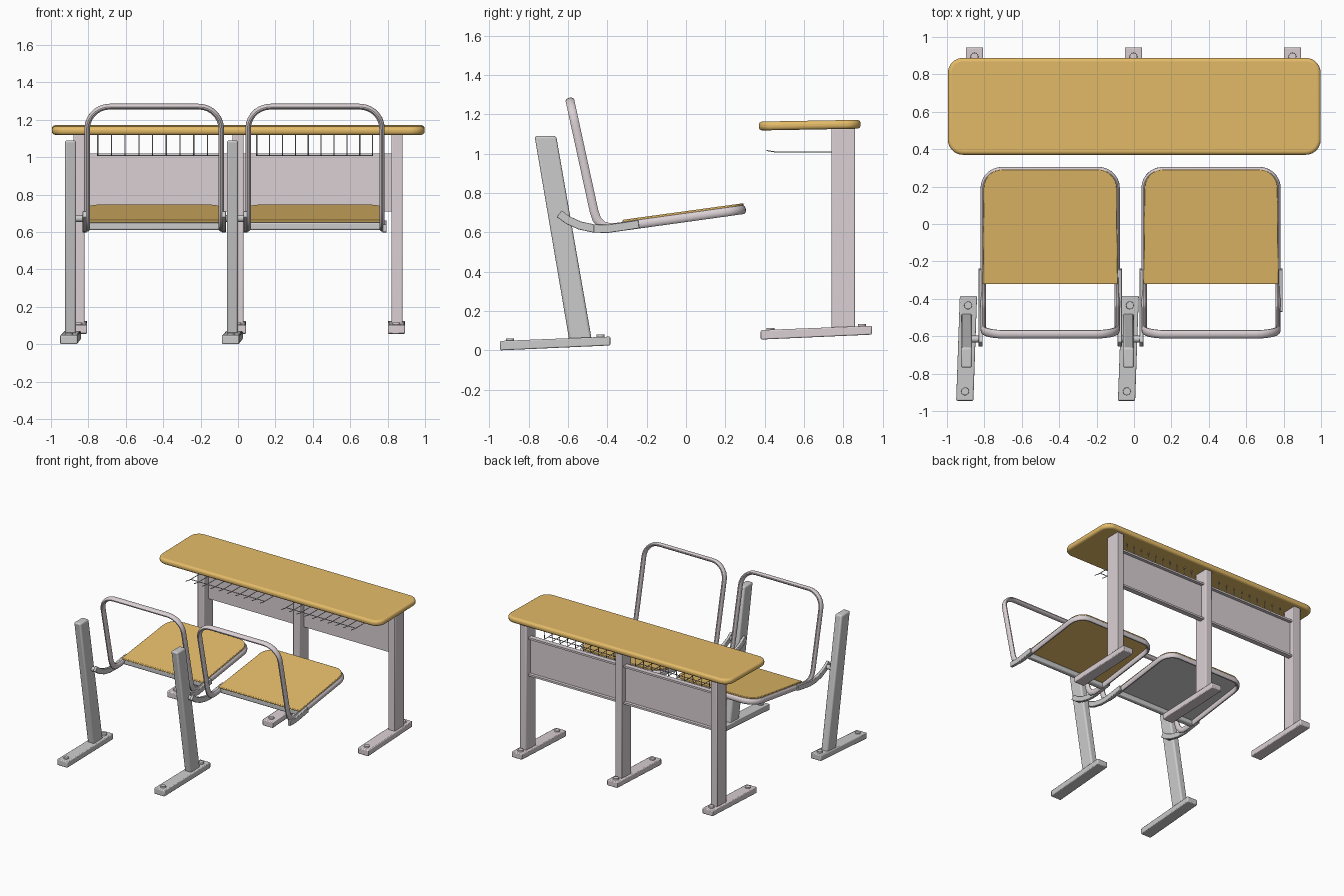
import bpy, bmesh, math
from mathutils import Vector, Matrix

if "Cube" in bpy.data.objects:
    bpy.data.objects.remove(bpy.data.objects["Cube"])


def material(name, col):
    m = bpy.data.materials.new(name)
    m.diffuse_color = (*col, 1)
    m.use_nodes = True
    m.node_tree.nodes["Principled BSDF"].inputs["Base Color"].default_value = m.diffuse_color
    return m


WOOD = material("wood", (0.78, 0.50, 0.14))
PAINT = material("pale_paint", (0.70, 0.63, 0.65))


def finish(name, bm, mat=None, bevel=0, segs=2):
    bmesh.ops.recalc_face_normals(bm, faces=bm.faces)
    me = bpy.data.meshes.new(name)
    bm.to_mesh(me)
    bm.free()
    ob = bpy.data.objects.new(name, me)
    bpy.context.collection.objects.link(ob)
    if mat:
        me.materials.append(mat)
    if bevel:
        b = ob.modifiers.new("bevel", 'BEVEL')
        b.width, b.segments, b.limit_method = bevel, segs, 'ANGLE'
        b.angle_limit = math.radians(40)
    bpy.ops.object.select_all(action='DESELECT')
    ob.select_set(True)
    bpy.context.view_layer.objects.active = ob
    bpy.ops.object.shade_smooth_by_angle(angle=math.radians(40))
    return ob


def prism(name, pts, offset, mat=None, bevel=0, segs=2):
    """Extrude a closed 3D outline by an offset vector."""
    bm = bmesh.new()
    f = bm.faces.new([bm.verts.new(p) for p in pts])
    r = bmesh.ops.extrude_face_region(bm, geom=[f])
    vs = [v for v in r['geom'] if isinstance(v, bmesh.types.BMVert)]
    bmesh.ops.translate(bm, verts=vs, vec=offset)
    return finish(name, bm, mat, bevel, segs)


def slab(name, yz, x0, x1, mat=None, bevel=0, segs=2):
    return prism(name, [(x0, y, z) for y, z in yz], (x1 - x0, 0, 0), mat, bevel, segs)


def box_yz(y0, y1, z0, z1):
    return [(y0, z0), (y1, z0), (y1, z1), (y0, z1)]


def rounded(x0, x1, y0, y1, r_low, r_high, n=7):
    """Rounded rectangle, separate radius for the low-y and high-y corners."""
    out = []
    for cx, cy, r, a in ((x1, y0, r_low, -90), (x1, y1, r_high, 0),
                         (x0, y1, r_high, 90), (x0, y0, r_low, 180)):
        ox = cx - r if cx == x1 else cx + r
        oy = cy - r if cy == y1 else cy + r
        if r == 0:
            out.append((cx, cy))
            continue
        for i in range(n + 1):
            t = math.radians(a + 90 * i / n)
            out.append((ox + r * math.cos(t), oy + r * math.sin(t)))
    return out


# Desk top: rounded board with a soft rim and slight tilt
SLOPE = 0.018
top = [(x, y, 1.118 + SLOPE * (y - 0.37))
       for x, y in rounded(-0.995, 0.998, 0.37, 0.888, 0.08, 0.08)]
prism("desk_top", top, (0, 0, 0.045), WOOD, 0.018, 4)


def foot(name, xc, y0, y1, z0, mat, skew):
    """Sloping floor bar with two bolts."""
    rise = 0.025
    ob = slab(name, [(y0, z0), (y1, z0 + rise), (y1, z0 + rise + 0.045), (y0, z0 + 0.048)],
              xc - 0.046, xc + 0.046, mat, 0.006)
    parts = [ob]
    for y in (y0 + 0.05, y1 - 0.05):
        z = z0 + 0.045 + rise * (y - y0) / (y1 - y0)
        bm = bmesh.new()
        bmesh.ops.create_cone(bm, cap_ends=True, segments=20, radius1=0.022, radius2=0.02,
                              depth=0.025, matrix=Matrix.Translation((xc, y, z)))
        parts.append(finish(name + "_bolt", bm, mat))
    for p in parts:
        for v in p.data.vertices:
            v.co.x += skew * (v.co.y - (y0 + y1) / 2)


# Desk legs and feet
for i, x in enumerate((-0.85, 0.0, 0.85)):
    slab(f"desk_leg_{i}", box_yz(0.74, 0.86, 0.10, 1.13), x - 0.03, x + 0.03, PAINT, 0.006)
    foot(f"desk_foot_{i}", x - 0.003, 0.38, 0.945, 0.055, PAINT, 0.0)

# Front panels with folded edges, and wire book racks
for side, (x0, x1) in enumerate(((-0.825, -0.025), (0.025, 0.825))):
    slab(f"front_panel_{side}", [(0.795, 0.71), (0.835, 0.71), (0.835, 0.725), (0.81, 0.725),
                                 (0.81, 1.005), (0.835, 1.005), (0.835, 1.02), (0.795, 1.02)],
         x0, x1, PAINT)
    cu = bpy.data.curves.new("book_rack", 'CURVE')
    cu.dimensions = '3D'
    cu.bevel_depth, cu.bevel_resolution = 0.003, 1
    a, b = ((-0.75, -0.09), (0.10, 0.72))[side]
    wires = []
    for k in range(10):
        x = a + (b - a) * k / 9
        wires.append([(x, 0.41, 1.016), (x, 0.46, 1.008), (x, 0.77, 1.008), (x, 0.78, 1.13)])
    for y in (0.47, 0.72):
        wires.append([(a, y, 1.008), (b, y, 1.008)])
    for w in wires:
        s = cu.splines.new('POLY')
        s.points.add(len(w) - 1)
        for p, c in zip(s.points, w):
            p.co = (*c, 1)
    bpy.context.collection.objects.link(bpy.data.objects.new(f"book_rack_{side}", cu))

# Slanted seat posts and feet
for i, x in enumerate((-0.895, -0.03)):
    slab(f"seat_post_{i}", [(-0.59, 0.03), (-0.475, 0.03), (-0.66, 1.09), (-0.77, 1.09)],
         x - 0.03, x + 0.03, None, 0.012, 3)
    foot(f"seat_foot_{i}", x, -0.945, -0.385, 0.0, None, 0.035)

# Side profile shared by the chair loop: seat rail, bend, back upright
FRONT, BEND, CREST = Vector((0.29, 0.715)), Vector((-0.447, 0.613)), Vector((-0.59, 1.27))
profile = [FRONT]
p0 = BEND + (FRONT - BEND).normalized() * 0.09
p1 = BEND + (CREST - BEND).normalized() * 0.09
for i in range(9):
    t = i / 8
    profile.append(p0 * (1 - t) ** 2 + BEND * 2 * t * (1 - t) + p1 * t * t)
profile.append(CREST)
LENGTH = sum((q - p).length for p, q in zip(profile, profile[1:]))


def along(s):
    """Point on the side profile at arc length s."""
    for p, q in zip(profile, profile[1:]):
        d = (q - p).length
        if s <= d + 1e-6:
            return p.lerp(q, s / d)
        s -= d
    return profile[-1]


def chair_loop(name, xc, hw):
    """Closed oval tube: seat rail and backrest hoop in one bend."""
    flat = rounded(-hw, hw, 0, LENGTH, 0.10, 0.12)
    path = []
    for (xa, sa), (xb, sb) in zip(flat, flat[1:] + flat[:1]):
        n = 28 if abs(sb - sa) > 0.3 else 1
        path += [(xa + (xb - xa) * k / n, sa + (sb - sa) * k / n) for k in range(n)]
    bm = bmesh.new()
    rings = []
    for i, (x, s) in enumerate(path):
        px, ps = path[i - 1]
        nx, ns = path[(i + 1) % len(path)]
        t = Vector((nx - px, ns - ps)).normalized()
        c = along(s)
        d = (along(min(s + 0.01, LENGTH)) - along(max(s - 0.01, 0))).normalized()
        normal = Vector((0, -d.y, d.x))
        across = Vector((t.y, -t.x * d.x, -t.x * d.y))
        o = Vector((xc + x, c.x, c.y))
        ring = []
        for k in range(12):
            a = 2 * math.pi * (k + 0.5) / 12
            ring.append(bm.verts.new(o + across * 0.015 * math.cos(a) + normal * 0.023 * math.sin(a)))
        rings.append(ring)
    for r, q in zip(rings, rings[1:] + rings[:1]):
        for k in range(12):
            bm.faces.new((r[k], r[k - 1], q[k - 1], q[k]))
    finish(name, bm, PAINT)


def strip(path, h):
    """Outline of constant height around a yz path."""
    up, low = [], []
    for i, p in enumerate(path):
        a, b = Vector(path[max(i - 1, 0)]), Vector(path[min(i + 1, len(path) - 1)])
        d = (b - a).normalized()
        n = Vector((-d.y, d.x)) * h / 2
        up.append(Vector(p) + n)
        low.append(Vector(p) - n)
    return up + low[::-1]


def seat_z(y):
    return 0.734 + 0.1376 * (y - 0.29)


ARM = [(-0.645, 0.695), (-0.60, 0.662), (-0.54, 0.635), (-0.47, 0.62), (-0.40, 0.618),
       (-0.33, 0.628), (-0.24, 0.642)]

for i, xc in enumerate((-0.448, 0.412)):
    chair_loop(f"chair_frame_{i}", xc, 0.358)
    # Seat board with rounded front corners
    out = [(xc + x * (1.012 - 0.03 * (y + 0.32)), y, seat_z(y))
           for x, y in rounded(-0.357, 0.357, -0.322, 0.292, 0, 0.10)]
    prism(f"seat_{i}", out, (0, 0, 0.014), WOOD, 0.004)
    if i == 0:
        prism("seat_underside", [(p[0] * 0.98 + xc * 0.02, p[1] * 0.98, p[2] - 0.004) for p in out],
              (0, 0, 0.003))
    # Cross bar under the rear seat edge
    slab(f"seat_cross_bar_{i}", [(-0.315, 0.61), (-0.28, 0.614), (-0.28, 0.654), (-0.315, 0.65)],
         xc - 0.355, xc + 0.355, None, 0.008)
    # Curved support arms, the outermost one ending at the bend
    for side in (-1, 1):
        x = xc + side * 0.372
        path = ARM[3:] if (i == 1 and side == 1) else ARM
        slab(f"support_arm_{i}_{'left' if side < 0 else 'right'}", strip(path, 0.042),
             x - 0.011, x + 0.011, None, 0.003)

# Pivot pins joining the arms to the posts
for i, (x0, x1) in enumerate(((-0.88, -0.81), (-0.085, 0.05))):
    bm = bmesh.new()
    bmesh.ops.create_cone(bm, cap_ends=True, segments=20, radius1=0.018, radius2=0.018, depth=x1 - x0,
                          matrix=Matrix.Translation(((x0 + x1) / 2, -0.615, 0.672))
                          @ Matrix.Rotation(math.pi / 2, 4, 'Y'))
    finish(f"pivot_pin_{i}", bm)
